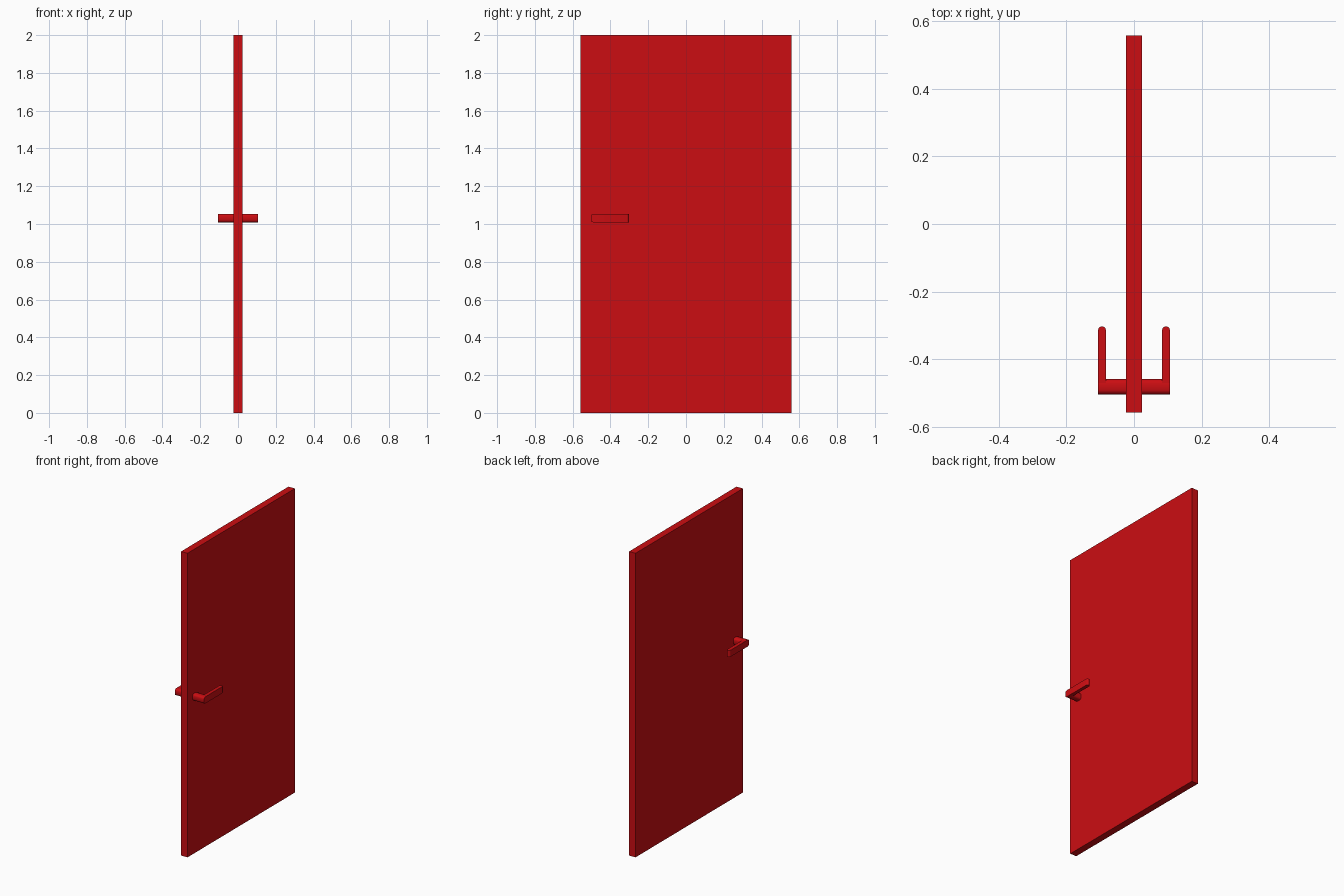
import bpy, bmesh, math

if "Cube" in bpy.data.objects:
    bpy.data.objects.remove(bpy.data.objects["Cube"])

red = bpy.data.materials.new("red_paint")
red.diffuse_color = (0.6, 0.004, 0.006, 1)
red.use_nodes = True
red.node_tree.nodes["Principled BSDF"].inputs["Base Color"].default_value = red.diffuse_color


def box(name, lo, hi, pick=None, radius=0.0, segments=2):
    """Box between two corners; edges chosen by pick(midpoint, direction) are rounded."""
    bm = bmesh.new()
    bmesh.ops.create_cube(bm, size=1)
    for v in bm.verts:
        for i in range(3):
            v.co[i] = (lo[i] + hi[i]) / 2 + v.co[i] * (hi[i] - lo[i])
    if pick:
        edges = [e for e in bm.edges
                 if pick((e.verts[0].co + e.verts[1].co) / 2,
                         (e.verts[1].co - e.verts[0].co).normalized())]
        bmesh.ops.bevel(bm, geom=edges, offset=radius, segments=segments,
                        profile=0.5, affect='EDGES')
    mesh = bpy.data.meshes.new(name)
    bm.to_mesh(mesh)
    bm.free()
    mesh.materials.append(red)
    ob = bpy.data.objects.new(name, mesh)
    bpy.context.collection.objects.link(ob)
    return ob


def finish_handle(ob):
    """Mirror to the other face of the door and smooth the rounded edges."""
    ob.modifiers.new("other_side", 'MIRROR').use_axis = (True, False, False)
    bpy.ops.object.select_all(action='DESELECT')
    ob.select_set(True)
    bpy.context.view_layer.objects.active = ob
    bpy.ops.object.shade_smooth_by_angle(angle=math.radians(50))


# Door slab
box("door_panel", (-0.023, -0.558, 0), (0.023, 0.558, 2))

# Handle stem, rounded along its length
finish_handle(box("handle_stem", (0.02, -0.504, 1.009), (0.106, -0.459, 1.053),
                  lambda m, d: abs(d.x) > 0.9, 0.012))

# Lever grip, rounded at the tip
finish_handle(box("handle_grip", (0.083, -0.49, 1.0092), (0.1062, -0.303, 1.0528),
                  lambda m, d: abs(d.z) > 0.9 and m.y > -0.4, 0.01))
